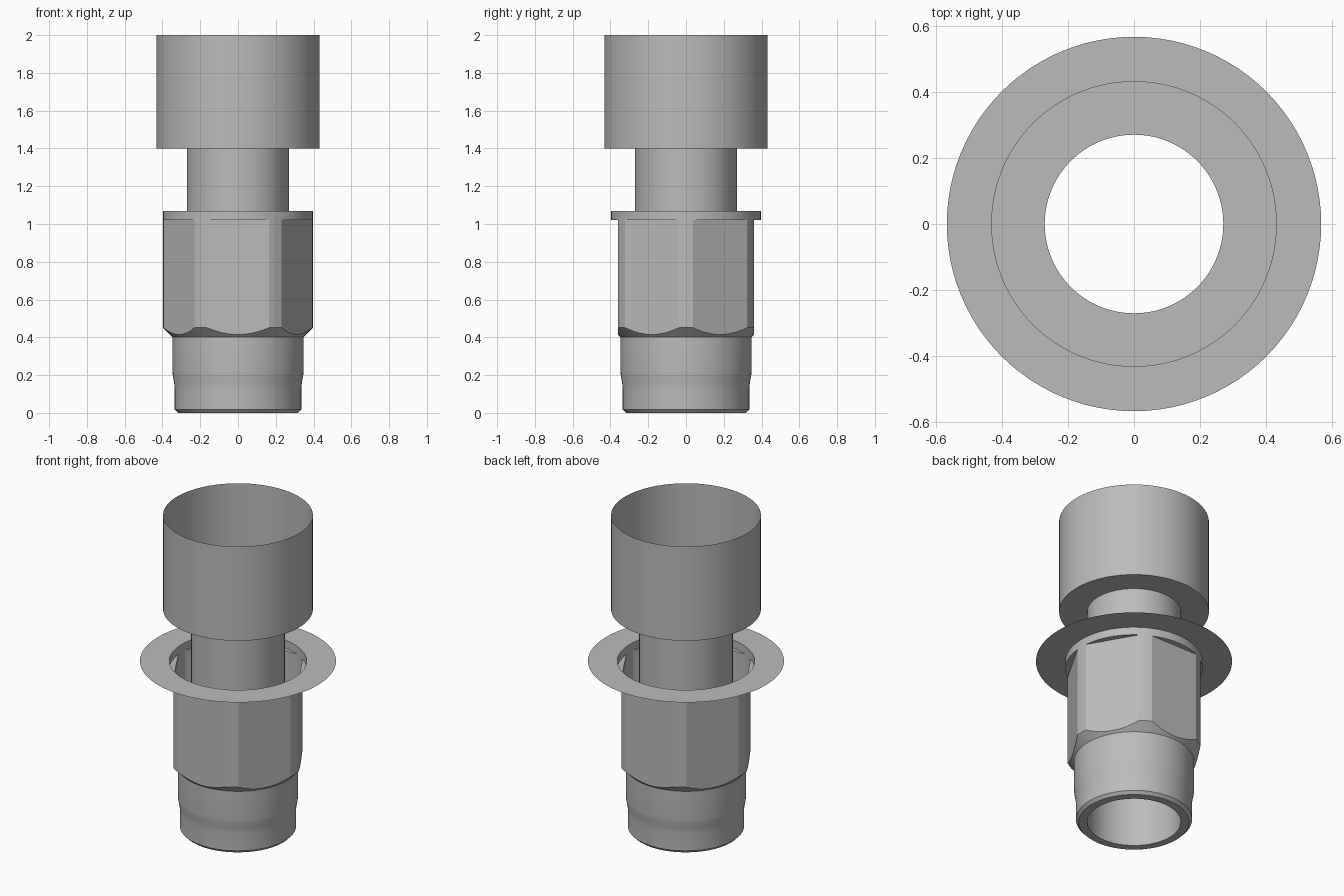
import bpy, bmesh
from math import pi, cos, sin, acos

cube = bpy.data.objects.get("Cube")
if cube:
    bpy.data.objects.remove(cube)

mat = bpy.data.materials.new("grey metal")
mat.use_nodes = True
GREY = (0.5, 0.5, 0.5, 1)
mat.diffuse_color = GREY
mat.node_tree.nodes["Principled BSDF"].inputs["Base Color"].default_value = GREY

FLAT, ROUND = 0.36, 0.396          # nut apothem and rounded corner radius
HALF = acos(FLAT / ROUND)          # half angle spanned by each flat


def loft(name, rings, angles):
    """Skin rings; each ring maps an angle to (radius, height)."""
    bm = bmesh.new()
    rows = []
    for ring in rings:
        row = []
        for a in angles:
            r, z = ring(a)
            row.append(bm.verts.new((r * cos(a), r * sin(a), z)))
        rows.append(row)
    n = len(angles)
    for low, high in zip(rows, rows[1:]):
        for i in range(n):
            j = (i + 1) % n
            bm.faces.new((low[i], low[j], high[j], high[i]))
    bmesh.ops.remove_doubles(bm, verts=bm.verts, dist=1e-5)
    mesh = bpy.data.meshes.new(name)
    bm.to_mesh(mesh)
    bm.free()
    mesh.materials.append(mat)
    ob = bpy.data.objects.new(name, mesh)
    bpy.context.collection.objects.link(ob)
    bpy.ops.object.select_all(action='DESELECT')
    ob.select_set(True)
    bpy.context.view_layer.objects.active = ob
    bpy.ops.object.shade_smooth_by_angle(angle=pi / 9)
    return ob


def circle(r, z):
    return lambda a: (r, z)


def lathe(name, profile):
    return loft(name, [circle(r, z) for r, z in profile],
                [2 * pi * i / 96 for i in range(96)])


def nut_radius(a):
    # hexagon with flats facing front and back, corners turned round
    off = a % (pi / 3) - pi / 6
    return min(FLAT / cos(off), ROUND)


# Angles that land exactly on the ends of every flat
nut_angles = []
for k in range(6):
    mid = pi / 6 + k * pi / 3
    nut_angles += [mid - HALF + 2 * HALF * i / 12 for i in range(12)]
    gap = pi / 3 - 2 * HALF
    nut_angles += [mid + HALF + gap * i / 4 for i in range(4)]

# Wide open cup on top
lathe("upper_cup", [(0.27, 1.4), (0.432, 1.4), (0.432, 2.0)])

# Thin tube running through the whole fitting
lathe("inner_tube", [(0.27, 0), (0.27, 1.4)])

# Lower spigot with chamfered end and slight step
lathe("lower_spigot", [(0.27, 0), (0.318, 0), (0.335, 0.018), (0.335, 0.13),
                       (0.338, 0.16), (0.345, 0.195), (0.347, 0.22), (0.347, 0.405)])

# Hex nut shell: conical chamfer, flats, round collar
loft("hex_nut", [
    circle(0.347, 0.402),
    lambda a: (nut_radius(a), 0.402 + (nut_radius(a) - 0.347)),
    lambda a: (nut_radius(a), 1.02),
    circle(ROUND, 1.02),
    circle(ROUND, 1.07),
], nut_angles)

# Paper-thin flat flange around the collar
lathe("flange_ring", [(ROUND, 1.07), (0.566, 1.07)])
